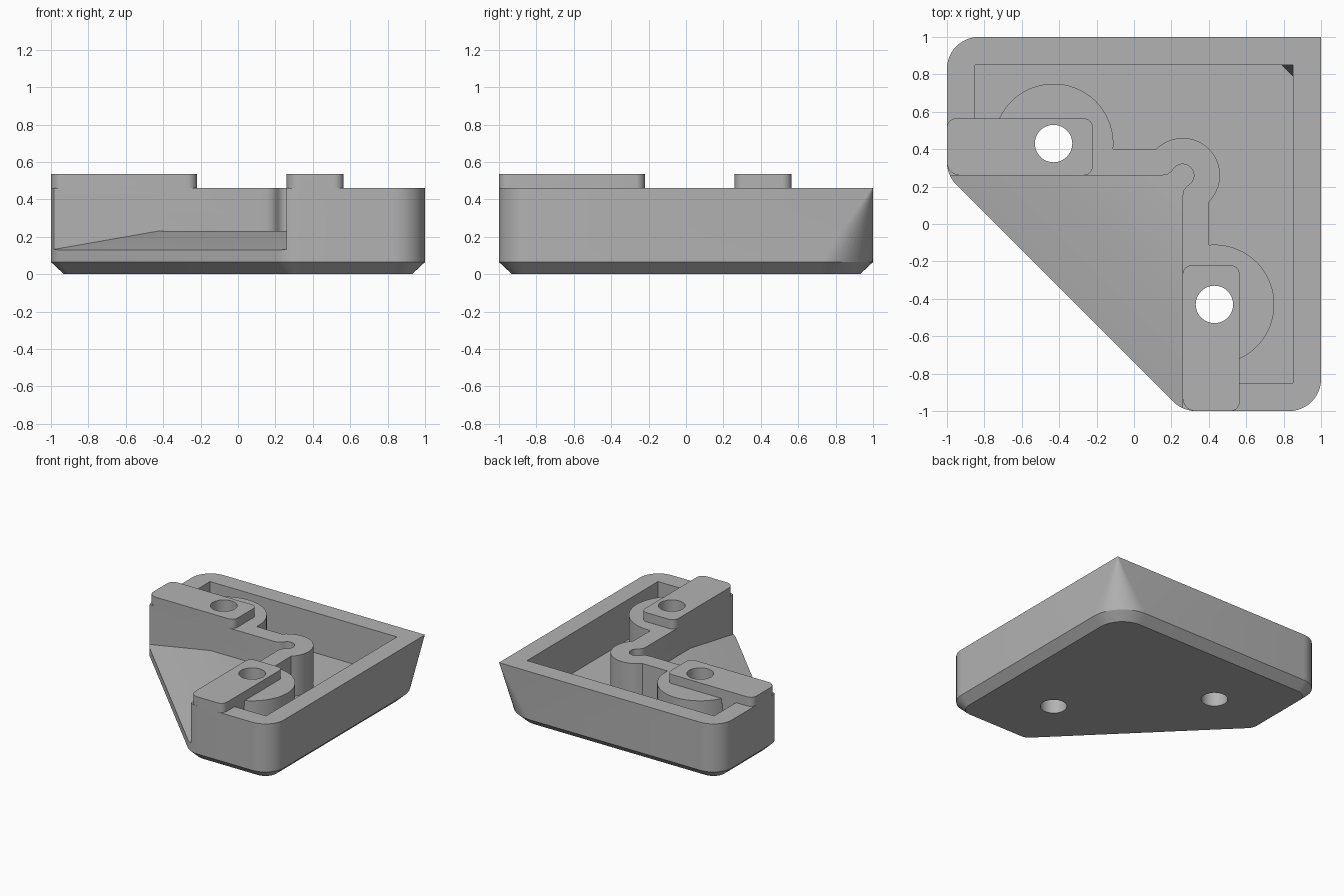
import bpy, bmesh
from math import sin, cos, tan, radians
from mathutils import Vector

cube = bpy.data.objects.get("Cube")
if cube:
    bpy.data.objects.remove(cube, do_unlink=True)

grey = bpy.data.materials.new("plain_grey")
grey.use_nodes = True
colour = (0.45, 0.45, 0.45, 1)
grey.diffuse_color = colour
grey.node_tree.nodes["Principled BSDF"].inputs["Base Color"].default_value = colour

FLOOR, RIM, TAB_TOP = 0.13, 0.46, 0.535
HOLE = 0.43          # hole centre offset from the middle
IN = 0.26            # inner face of the L-shaped wall


def arc(cx, cy, r, a0, a1, n):
    angles = [radians(a0 + (a1 - a0) * i / n) for i in range(n + 1)]
    return [(cx + r * cos(a), cy + r * sin(a)) for a in angles]


def swap(points):
    """Mirror across the diagonal x = y, keeping the winding."""
    return [(y, x) for x, y in reversed(points)]


def fillet(corners, radii, n=12):
    """Round each corner of a convex polygon."""
    out = []
    for i, (c, r) in enumerate(zip(corners, radii)):
        p = Vector(c)
        a = (Vector(corners[i - 1]) - p).normalized()
        b = (Vector(corners[(i + 1) % len(corners)]) - p).normalized()
        half = a.angle(b) / 2
        centre = p + (a + b).normalized() * r / sin(half)
        start, end = p + a * r / tan(half) - centre, p + b * r / tan(half) - centre
        sweep = start.angle(end)
        for k in range(n + 1):
            t = k / n
            v = (start * sin((1 - t) * sweep) + end * sin(t * sweep)) / sin(sweep)
            out.append(tuple(centre + v))
    return out


def make(name, bm):
    bmesh.ops.recalc_face_normals(bm, faces=bm.faces[:])
    mesh = bpy.data.meshes.new(name)
    bm.to_mesh(mesh)
    bm.free()
    mesh.materials.append(grey)
    ob = bpy.data.objects.new(name, mesh)
    bpy.context.collection.objects.link(ob)
    return ob


def loft(name, rings):
    """Solid through stacked outlines given as (points, z)."""
    bm = bmesh.new()
    rows = [[bm.verts.new((x, y, z)) for x, y in pts] for pts, z in rings]
    for low, high in zip(rows, rows[1:]):
        for i in range(len(low)):
            bm.faces.new((low[i - 1], low[i], high[i], high[i - 1]))
    bm.faces.new(rows[0][::-1])
    bm.faces.new(rows[-1])
    return make(name, bm)


def combine(body, tool, operation):
    mod = body.modifiers.new(operation, "BOOLEAN")
    mod.operation, mod.solver, mod.object = operation, "EXACT", tool
    bpy.context.view_layer.objects.active = body
    bpy.ops.object.modifier_apply(modifier=mod.name)
    bpy.data.objects.remove(tool, do_unlink=True)


# Outer body: chamfered foot, back corner running from round to sharp
def outline(inset, back_radius):
    s, k = 1 - inset, IN + 0.414 * inset
    r = 0.17 - inset
    return fillet([(s, -s), (s, s), (-s, s), (-s, k), (k, -s)],
                  [r, back_radius, r, r, r])


body = loft("corner_bracket", [(outline(0.07, 0.21), 0),
                               (outline(0, 0.28), 0.065),
                               (outline(0, 0.004), RIM)])


# Pocket between the rim and the L-shaped wall, with its two bosses and elbow
def pocket(cut):
    half = arc(IN, IN, 0.2, 45, -45.6, 10)
    half += arc(HOLE, -HOLE, 0.32, 95.4, -66, 28)
    half += [(0.56, -0.85), (0.85, -0.85), (0.85, 0.85 - cut)]
    return half + swap(half)[:-1]


combine(body, loft("pocket_cutter", [(pocket(0.06), FLOOR), (pocket(0.001), RIM),
                                     (pocket(0.001), 0.7)]), "DIFFERENCE")

# Open inner corner with a round relief at the elbow
relief = [(-1.5, IN), (0.15, IN), (0.18, 0.265), (0.2, 0.28)]
relief += arc(IN, IN, 0.06, 140, -50, 18)
relief += [(0.28, 0.2), (0.265, 0.18), (IN, 0.15), (IN, -1.5), (-1.5, -1.5)]
combine(body, loft("relief_cutter", [(relief, 0.23), (relief, 0.7)]), "DIFFERENCE")

# Slope from the inner corner down to the diagonal front edge
bm = bmesh.new()
for x, y, z in [(-HOLE, IN, 0.23), (-1.2, IN, 0.095), (-1.2, IN, 0.4)]:
    bm.verts.new((x, y, z))
    bm.verts.new((y, x, z))
bmesh.ops.convex_hull(bm, input=bm.verts[:])
combine(body, make("slope_cutter", bm), "DIFFERENCE")

# Raised tabs on both arms
tab = fillet([(IN, -1), (0.565, -1), (0.565, -0.22), (IN, -0.22)],
             [0.07, 0.05, 0.05, 0.05], 8)
for points in (tab, swap(tab)):
    combine(body, loft("tab", [(points, 0.42), (points, TAB_TOP)]), "UNION")

# Screw holes
for side in (-1, 1):
    hole = arc(side * HOLE, -side * HOLE, 0.1, 0, 352.5, 47)
    combine(body, loft("hole_cutter", [(hole, -0.2), (hole, 0.8)]), "DIFFERENCE")

bpy.ops.object.select_all(action="DESELECT")
body.select_set(True)
bpy.context.view_layer.objects.active = body
bpy.ops.object.shade_smooth_by_angle(angle=radians(30))
